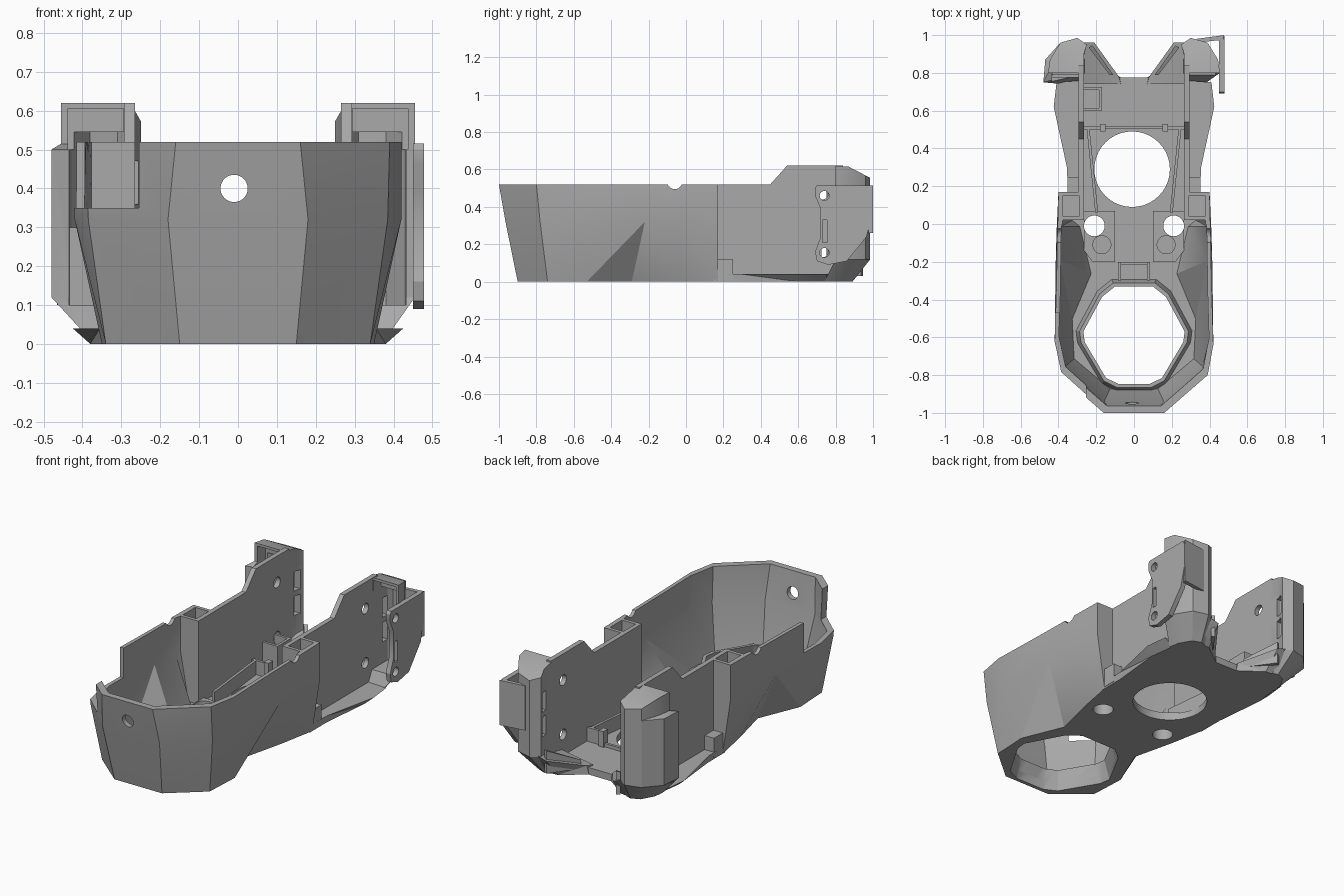
import bpy, bmesh
from mathutils import Vector, Matrix

old = bpy.data.objects.get("Cube")
if old:
    bpy.data.objects.remove(old, do_unlink=True)

grey = bpy.data.materials.new("mid grey plastic")
grey.use_nodes = True
grey.diffuse_color = (0.4, 0.4, 0.4, 1)
grey.node_tree.nodes["Principled BSDF"].inputs["Base Color"].default_value = (0.4, 0.4, 0.4, 1)


def finish(name, bm):
    bmesh.ops.recalc_face_normals(bm, faces=bm.faces)
    if bm.calc_volume(signed=True) < 0:
        bmesh.ops.reverse_faces(bm, faces=bm.faces)
    mesh = bpy.data.meshes.new(name)
    bm.to_mesh(mesh)
    bm.free()
    mesh.materials.append(grey)
    obj = bpy.data.objects.new(name, mesh)
    bpy.context.collection.objects.link(obj)
    return obj


def loft(name, rings):
    """Closed solid through equal-length rings of 3D points."""
    bm = bmesh.new()
    loops = [[bm.verts.new(p) for p in ring] for ring in rings]
    n = len(loops[0])
    for a, b in zip(loops, loops[1:]):
        for i in range(n):
            j = (i + 1) % n
            bm.faces.new((a[i], a[j], b[j], b[i]))
    bm.faces.new(loops[0][::-1])
    bm.faces.new(loops[-1])
    bm.normal_update()
    bmesh.ops.triangulate(bm, faces=bm.faces, ngon_method="EAR_CLIP")
    return finish(name, bm)


def box(name, x, y, z):
    return loft(name, [[(x[0], y[0], h), (x[1], y[0], h), (x[1], y[1], h), (x[0], y[1], h)] for h in z])


def cyl(name, centre, radius, depth, axis="Z"):
    bm = bmesh.new()
    turn = Vector((0, 0, 1)).rotation_difference(
        Vector([float(axis == a) for a in "XYZ"])).to_matrix().to_4x4()
    bmesh.ops.create_cone(bm, cap_ends=True, segments=40, radius1=radius, radius2=radius,
                          depth=depth, matrix=Matrix.Translation(centre) @ turn)
    return finish(name, bm)


def cut(obj, *cutters):
    bpy.context.view_layer.objects.active = obj
    for c in cutters:
        mod = obj.modifiers.new("cut", "BOOLEAN")
        mod.operation, mod.solver, mod.object = "DIFFERENCE", "EXACT", c
        bpy.ops.object.modifier_apply(modifier=mod.name)
        bpy.data.objects.remove(c, do_unlink=True)
    return obj


def sym(half, z):
    """Right half outline, front to back, completed by its mirror image."""
    return [(x, y, z) for x, y in half] + [(-x, y, z) for x, y in reversed(half)]


def side_x(side, a, b):
    return sorted((side * a, side * b))


# Nozzle opening outline, tapered through the floor
opening = [(.08, -.842), (.145, -.81), (.255, -.625), (.262, -.57), (.165, -.39), (.1, -.338)]


def nozzle(s, z):
    return sym([(x * s, -.6 + (y + .6) * s) for x, y in opening], z)


def nozzle_cutter():
    return loft("nozzle_cutter", [nozzle(1.16, -.01), nozzle(1, .13)])


def fan_cutter():
    return cyl("fan_cutter", (-.01, .29, 0), .2, .5)


# Front cowl: faceted shell with a narrow waist at the bottom
low = [(.15, -.9), (.34, -.74), (.35, -.53), (.25, -.29), (.31, -.04), (.35, .17)]
mid = [(.18, -.965), (.385, -.78), (.42, -.62), (.415, -.22), (.41, -.04), (.4, .17)]
top = [(.16, -1), (.39, -.8), (.42, -.64), (.41, -.3), (.405, -.04), (.4, .17)]


def inset(half):
    return [(x - .023, min(y + .027, .02)) for x, y in half]


cowl = loft("front_cowl", [sym(low, 0), sym(mid, .32), sym(top, .52)])
cut(cowl,
    loft("cavity", [sym(inset(low), .045), sym(inset(mid), .32), sym(inset(top), .6)]),
    box("channel", (-.265, .265), (-.06, .3), (.045, .7)),
    nozzle_cutter(), fan_cutter(),
    cyl("front_hole", (-.01, -.95, .4), .035, .3, "Y"),
    cyl("cable_groove", (0, -.06, .535), .04, 1.2, "X"),
    box("corner_notch", (-.6, -.255), (-1.1, -.47), (.35, .7)))
for side in (1, -1):
    cut(cowl,
        box("pocket", side_x(side, .29, .375), (.04, .15), (.2, .7)),
        cyl("floor_hole", (side * .21, -.01, 0), .055, .4))

# Raised tapered rim round the nozzle opening
cut(loft("nozzle_rim", [nozzle(1.2, .02), nozzle(1.1, .11)]), nozzle_cutter())

# Rear floor with flared edges
floor_low = [(.35, .15), (.35, .3), (.38, .6), (.36, .75), (.07, .775)]
floor_top = [(.35, .15), (.355, .3), (.425, .62), (.41, .75), (.07, .775)]
cut(loft("rear_floor", [sym(floor_low, 0), sym(floor_top, .04)]), fan_cutter())

# Parts that repeat on both sides; the right pod is a little wider at mid height
wall_profile = [(.16, .02), (.16, .52), (.45, .52), (.54, .62), (.84, .62), (.84, .02)]
pod_top = [(.265, .8), (.265, .9), (.25, .95), (.3, .985), (.39, .96), (.445, .87), (.455, .8)]
pod_low = [(.265, .74), (.25, .84), (.24, .88), (.27, .89), (.32, .87), (.36, .8), (.37, .74)]
for side, tag, wide in ((1, "left", 0), (-1, "right", .025)):
    # Rear side wall with screw holes
    wall = loft(tag + "_rear_wall", [[(side * x, y, z) for y, z in wall_profile] for x in (.265, .293)])
    cut(wall, *[cyl("screw_hole", (side * .28, .73, z), .03, .1, "X") for z in (.47, .16)])
    box(tag + "_wall_step", side_x(side, .28, .352), (.16, .25), (.01, .12))

    # Hollow rear pod, open towards the front, with a sloping roof
    pod_mid = [(x + wide * (x > .4), y - 2 * wide * (x > .45)) for x, y in pod_top]
    pod = loft(tag + "_rear_pod", [
        [(side * x, y, 0) for x, y in pod_low],
        [(side * x, y, .12) for x, y in pod_mid],
        [(side * x, y, .5) for x, y in pod_mid],
        [(side * x, y, .515) for x, y in pod_top],
        [(side * x, y, .62 - max(0, y - .86) * .52) for x, y in pod_top]])
    hollow = [(.293, .7), (.293, .93), (.31, .955), (.38, .935), (.428, .86), (.438, .7)]
    cut(pod, loft("pod_hollow", [[(side * x, y, z) for x, y in hollow] for z in (.1, .545)]),
        box("pod_mouth", side_x(side, .294, .437), (.69, .87), (.5, .605)),
        *[box("vent", side_x(side, .2, .31), (.885, .93), (z, z + .11)) for z in (.22, .36)])

    # Low sloping arm joining floor and pod
    arm_low = [(.07, .74), (.07, .775), (.2, .87), (.29, .88), (.3, .74)]
    arm_top = [(.07, .74), (.08, .78), (.21, .96), (.28, .96), (.28, .74)]
    heights = (.045, .05, .11, .13, .08)
    loft(tag + "_rear_arm", [[(side * x, y, 0) for x, y in arm_low],
                             [(side * x, y, h) for (x, y), h in zip(arm_top, heights)]])
    rib = [(.11, .79), (.13, .79), (.24, .935), (.22, .945)]
    loft(tag + "_arm_rib", [[(side * x, y, .03) for x, y in rib],
                            [(side * x, y, h) for (x, y), h in zip(rib, (.08, .08, .16, .16))]])

    # Raised pad and boss on the front floor
    pad = [(.1, .07), (.265, .07), (.265, -.14), (.22, -.2), (.1, -.2)]
    cut(loft(tag + "_floor_pad", [[(side * x, y, z) for x, y in pad] for z in (.04, .065)]),
        cyl("pad_hole", (side * .21, -.01, 0), .055, .4), fan_cutter())
    cyl(tag + "_boss", (side * .17, -.11, .055), .05, .04)

    # Cable channel ribs and clips
    loft(tag + "_channel_rib", [[(side * x, y, z) for x, y in ((.19, .06), (.205, .06), (.25, .5), (.235, .5))]
                                for z in (.03, .12)])
    box(tag + "_clip", side_x(side, .15, .18), (.49, .53), (.03, .13))
    box(tag + "_channel_end", side_x(side, .18, .27), (.5, .515), (.03, .12))
    box(tag + "_bridge_rib", side_x(side, .07, .085), (-.3, -.2), (.03, .12))

# Cross ribs
box("rear_cross_rib", (-.16, .16), (.505, .52), (.03, .06))
box("front_cross_rib", (-.08, .08), (-.215, -.2), (.03, .1))

# Bracket beside the right wall
for y in (.6, .71):
    box("bracket_arm", (-.27, -.17), (y, y + .015), (.03, .18))
box("bracket_face", (-.185, -.17), (.6, .725), (.03, .18))

# Lower front panel of the right pod
box("right_pod_panel", (-.465, -.29), (.775, .795), (.1, .3))

# Scalloped mounting flange on the left pod
flange_profile = [(.69, .5), (.7, .515), (.98, .515), (.995, .49), (.995, .36), (.965, .24),
                  (.86, .11), (.76, .09), (.7, .11), (.69, .16), (.72, .24), (.72, .39), (.69, .46)]
flange = loft("left_flange", [[(x, y, z) for y, z in flange_profile] for x in (.45, .478)])
cut(flange,
    box("flange_slot", (.4, .5), (.73, .755), (.21, .33)),
    *[cyl("flange_hole", (.465, .74, z), .025, .2, "X") for z in (.46, .155)])
loft("left_flange_web", [[(.33, .96, z), (.47, .975, z), (.478, 1, z), (.33, .98, z)] for z in (.26, .515)])

# Smooth gentle bends, keep hard edges
bpy.ops.object.select_all(action="DESELECT")
for obj in bpy.context.collection.objects:
    if obj.type == "MESH":
        obj.select_set(True)
        bpy.context.view_layer.objects.active = obj
bpy.ops.object.shade_smooth_by_angle(angle=.45)
